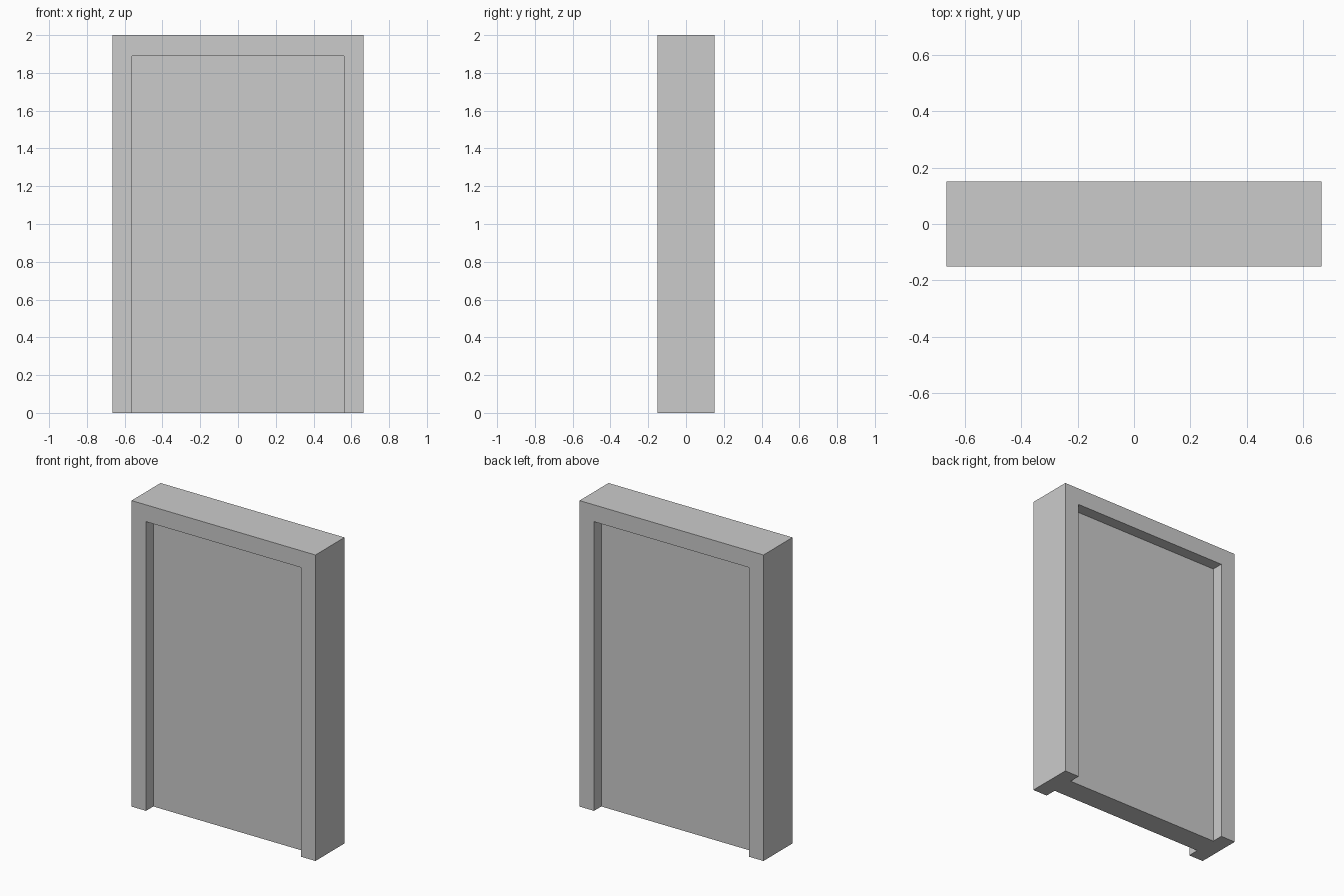
import bpy, bmesh
from mathutils import Vector

cube = bpy.data.objects.get("Cube")
if cube:
    bpy.data.objects.remove(cube, do_unlink=True)

HALF_W, HEIGHT, HALF_D = 0.665, 2.0, 0.15   # frame outside
OPEN_W, OPEN_H = 0.56, 1.89                 # opening half width and height
PANEL_HALF_D = 0.075                        # door leaf half thickness

# Single plain grey
grey = bpy.data.materials.new("plain grey")
grey.use_nodes = True
grey.diffuse_color = (0.6, 0.6, 0.6, 1)
bsdf = next(n for n in grey.node_tree.nodes if n.type == 'BSDF_PRINCIPLED')
bsdf.inputs["Base Color"].default_value = (0.6, 0.6, 0.6, 1)


def extruded(name, outline, half_depth):
    """Extrude an x-z outline evenly to both sides of y = 0."""
    bm = bmesh.new()
    face = bm.faces.new([bm.verts.new((x, -half_depth, z)) for x, z in outline])
    ext = bmesh.ops.extrude_face_region(bm, geom=[face])
    verts = [g for g in ext["geom"] if isinstance(g, bmesh.types.BMVert)]
    bmesh.ops.translate(bm, verts=verts, vec=Vector((0, 2 * half_depth, 0)))
    bmesh.ops.recalc_face_normals(bm, faces=bm.faces[:])
    mesh = bpy.data.meshes.new(name)
    bm.to_mesh(mesh)
    bm.free()
    mesh.materials.append(grey)
    obj = bpy.data.objects.new(name, mesh)
    bpy.context.collection.objects.link(obj)
    return obj


# Door frame: two jambs and a lintel in one piece
half = [(HALF_W, HEIGHT), (HALF_W, 0), (OPEN_W, 0), (OPEN_W, OPEN_H)]
extruded("door_frame", half + [(-x, z) for x, z in reversed(half)], HALF_D)

# Door leaf, recessed equally on the front and back
extruded("door_panel", [(-OPEN_W, 0), (OPEN_W, 0), (OPEN_W, OPEN_H), (-OPEN_W, OPEN_H)],
         PANEL_HALF_D)
